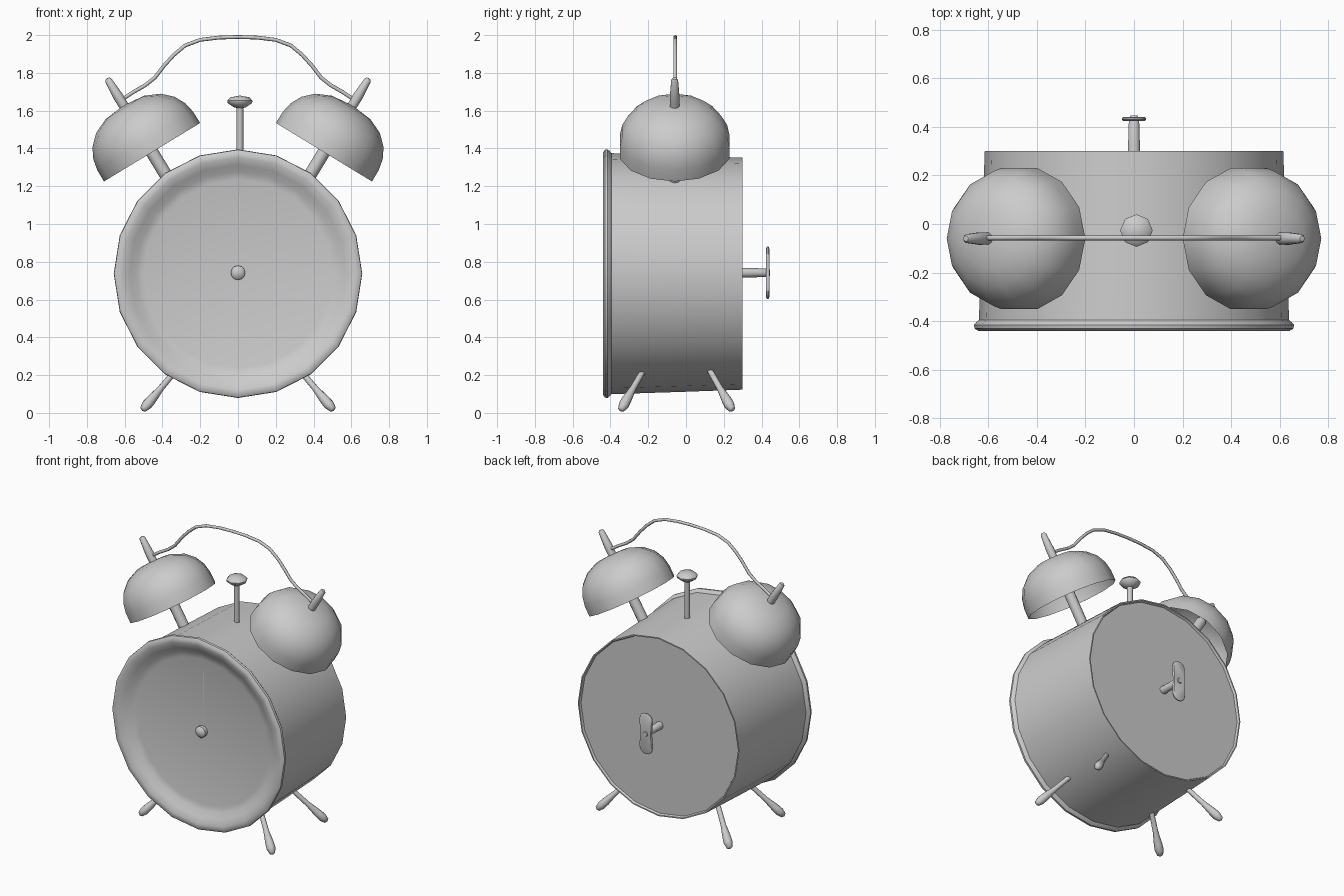
import bpy, bmesh, math
from mathutils import Vector

if "Cube" in bpy.data.objects:
    bpy.data.objects.remove(bpy.data.objects["Cube"])

metal = bpy.data.materials.new("grey metal")
metal.diffuse_color = (0.6, 0.6, 0.6, 1)
metal.use_nodes = True
metal.node_tree.nodes["Principled BSDF"].inputs["Base Color"].default_value = metal.diffuse_color


def finish(name, bm, angle=40):
    bmesh.ops.recalc_face_normals(bm, faces=bm.faces)
    me = bpy.data.meshes.new(name)
    bm.to_mesh(me)
    bm.free()
    ob = bpy.data.objects.new(name, me)
    bpy.context.collection.objects.link(ob)
    me.materials.append(metal)
    bpy.ops.object.select_all(action='DESELECT')
    ob.select_set(True)
    bpy.context.view_layer.objects.active = ob
    bpy.ops.object.shade_smooth_by_angle(angle=math.radians(angle))
    return ob


def lathe(name, profile, base, axis, sides, angle=40):
    """Spin (radius, height) points around an axis starting at base."""
    base, axis = Vector(base), Vector(axis).normalized()
    u = Vector((0, 0, 1)) if abs(axis.z) < 0.99 else Vector((1, 0, 0))
    u = (u - axis * u.dot(axis)).normalized()
    v = axis.cross(u)
    bm = bmesh.new()
    rings = []
    for r, h in profile:
        c = base + axis * h
        if r == 0:
            rings.append([bm.verts.new(c)] * sides)
        else:
            rings.append([bm.verts.new(c + r * (u * math.cos(a) + v * math.sin(a)))
                          for a in (2 * math.pi * i / sides for i in range(sides))])
    for a, b in zip(rings, rings[1:]):
        for i in range(sides):
            j = (i + 1) % sides
            bm.faces.new(list(dict.fromkeys((a[i], a[j], b[j], b[i]))))
    return finish(name, bm, angle)


CZ = 0.737  # height of the dial centre

# drum body with rolled front rim, recessed dial and recessed back plate
lathe("clock_body", [(0, 0.285), (0.6, 0.285), (0.606, 0.3), (0.614, 0.3),
                     (0.625, 0.0), (0.638, -0.395), (0.65, -0.405), (0.658, -0.415),
                     (0.656, -0.43), (0.64, -0.44), (0.615, -0.438), (0.575, -0.42),
                     (0.54, -0.395), (0.5, -0.385), (0, -0.385)],
      (0, 0, CZ), (0, 1, 0), 20)

# dial centre cap and slim hand
lathe("hand_cap", [(0.038, 0), (0.038, 0.025), (0.025, 0.038), (0, 0.042)],
      (0, -0.385, CZ + 0.005), (0, -1, 0), 12)
bm = bmesh.new()
bmesh.ops.create_cube(bm, size=1)
bmesh.ops.scale(bm, vec=(0.007, 0.006, 0.4), verts=bm.verts)
bmesh.ops.translate(bm, vec=(0.008, -0.385, 0.95), verts=bm.verts)
finish("clock_hand", bm)

# bells with posts and finials, and splayed legs on both sides
for s, side in ((-1, "left"), (1, "right")):
    rim, axis = (s * 0.455, -0.06, 1.38), (s * 0.52, 0, 0.855)
    lathe(side + "_bell", [(0.298, 0), (0.297, 0.07), (0.285, 0.13), (0.255, 0.188),
                           (0.2, 0.241), (0.12, 0.277), (0, 0.29)], rim, axis, 14, 60)
    lathe(side + "_bell_post", [(0, -0.2), (0.034, -0.2), (0.034, 0.27), (0, 0.27)],
          rim, axis, 10)
    lathe(side + "_finial", [(0, 0.27), (0.025, 0.27), (0.027, 0.34), (0.019, 0.445),
                             (0.012, 0.456), (0, 0.458)], rim, axis, 10)
    for f, place in ((-1, "front"), (1, "back")):
        lathe(f"{place}_{side}_leg",
              [(0, -0.03), (0.016, -0.03), (0.017, 0.1), (0.027, 0.19), (0.028, 0.225),
               (0.018, 0.258), (0, 0.268)],
              (s * 0.35, -0.05 + f * 0.19, 0.2), (s * 0.155, f * 0.105, -0.185), 10, 60)

# bent wire carrying handle
half = [(0.62, 1.655), (0.56, 1.695), (0.49, 1.735), (0.44, 1.775), (0.39, 1.84),
        (0.34, 1.895), (0.28, 1.945), (0.2, 1.975), (0.1, 1.987)]
path = [(-x, z) for x, z in half] + [(0, 1.99)] + half[::-1]
bm = bmesh.new()
rings = []
for i, (x, z) in enumerate(path):
    p, q = path[max(i - 1, 0)], path[min(i + 1, len(path) - 1)]
    n = Vector((p[1] - q[1], 0, q[0] - p[0])).normalized()
    rings.append([bm.verts.new(Vector((x, -0.057, z)) + 0.01 * (
        n * math.cos(k * math.pi / 4) + Vector((0, math.sin(k * math.pi / 4), 0))))
        for k in range(8)])
for a, b in zip(rings, rings[1:]):
    for k in range(8):
        bm.faces.new((a[k], a[(k + 1) % 8], b[(k + 1) % 8], b[k]))
bm.faces.new(rings[0])
bm.faces.new(rings[-1])
finish("carry_handle", bm, 60)

# alarm plunger on top
lathe("plunger", [(0, -0.05), (0.018, -0.05), (0.018, 0.23), (0.03, 0.232), (0.064, 0.255),
                  (0.067, 0.268), (0.05, 0.286), (0, 0.295)],
      (0.01, -0.027, 1.385), (0, 0, 1), 8, 50)

# winding key: shaft, waisted wing plate and hub
lathe("key_shaft", [(0, 0.28), (0.027, 0.28), (0.022, 0.435), (0.015, 0.446), (0, 0.446)],
      (0, 0, CZ + 0.005), (0, 1, 0), 10)
bm = bmesh.new()
outline = []
for i in range(28):
    t = 2 * math.pi * i / 28
    width = 0.038 + 0.045 * math.sin(t) ** 2
    outline.append((width * math.cos(t) * 1.12, 0.14 * math.sin(t)))
loops = []
for y, k in ((0.424, 0.92), (0.429, 1), (0.436, 1), (0.441, 0.92)):
    loops.append([bm.verts.new((x * k, y, CZ + 0.005 + z * k)) for x, z in outline])
for a, b in zip(loops, loops[1:]):
    for i in range(28):
        j = (i + 1) % 28
        bm.faces.new((a[i], a[j], b[j], b[i]))
bm.faces.new(loops[0])
bm.faces.new(loops[-1])
finish("key_wings", bm)
